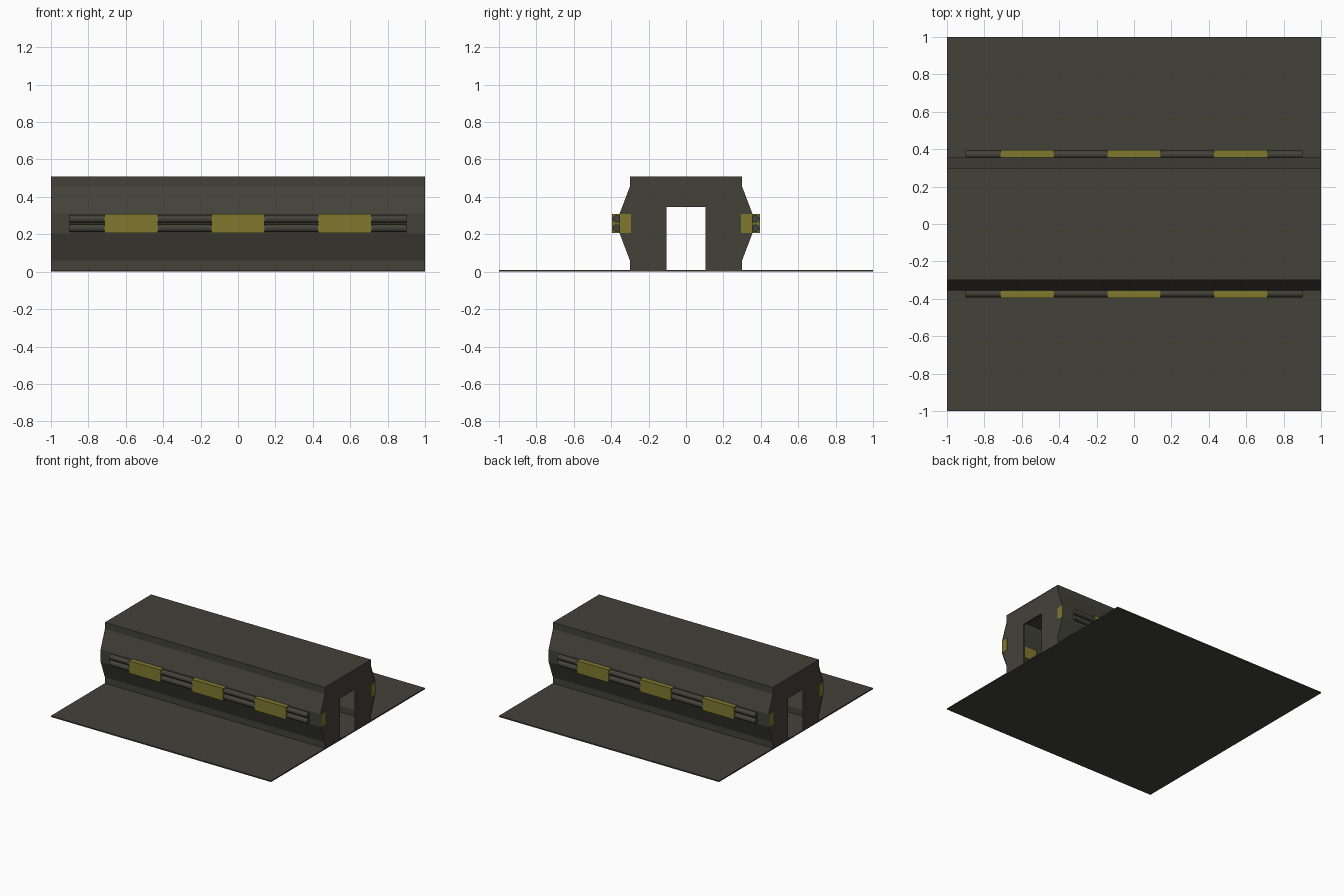
import bpy, bmesh, math
from mathutils import Matrix

if "Cube" in bpy.data.objects:
    bpy.data.objects.remove(bpy.data.objects["Cube"])


def material(name, rgb):
    m = bpy.data.materials.new(name)
    m.diffuse_color = (*rgb, 1)
    m.use_nodes = True
    m.node_tree.nodes["Principled BSDF"].inputs["Base Color"].default_value = m.diffuse_color
    return m


GREY = material("dark grey", (0.055, 0.054, 0.042))
YELLOW = material("dull yellow", (0.22, 0.19, 0.03))


def finish(name, bm, mat):
    bmesh.ops.recalc_face_normals(bm, faces=bm.faces)
    me = bpy.data.meshes.new(name)
    bm.to_mesh(me)
    bm.free()
    ob = bpy.data.objects.new(name, me)
    bpy.context.collection.objects.link(ob)
    me.materials.append(mat)
    return ob


def box(name, x, y, z, mat):
    """Box given as (min, max) on each axis."""
    bm = bmesh.new()
    size = [b - a for a, b in (x, y, z)]
    mid = [(a + b) / 2 for a, b in (x, y, z)]
    bmesh.ops.create_cube(bm, size=1, matrix=Matrix.Translation(mid) @ Matrix.Diagonal((*size, 1)))
    return finish(name, bm, mat)


def prism(name, pts, x0, x1, mat):
    """Extrude a (y, z) outline along x."""
    bm = bmesh.new()
    f = bm.faces.new([bm.verts.new((x0, y, z)) for y, z in pts])
    r = bmesh.ops.extrude_face_region(bm, geom=[f])
    vs = [v for v in r["geom"] if isinstance(v, bmesh.types.BMVert)]
    bmesh.ops.translate(bm, verts=vs, vec=(x1 - x0, 0, 0))
    return finish(name, bm, mat)


# Floor plate
box("floor_plate", (-1, 1), (-1, 1), (0, 0.01), GREY)

# Corridor shell: bulged side walls and flat roof, thin and hollow
half = [(0.30, 0.005), (0.30, 0.06), (0.355, 0.205), (0.355, 0.31), (0.30, 0.455), (0.30, 0.51)]
inner = [(y - 0.008, z) for y, z in half[:-1]] + [(0.292, 0.502)]
shell = half + [(-y, z) for y, z in reversed(half)]
lining = [(-y, z) for y, z in inner] + list(reversed(inner))
prism("corridor_shell", shell + lining, -1, 1, GREY)

# End walls with a doorway each
door = [(-0.105, 0.005), (-0.105, 0.345), (0.105, 0.345), (0.105, 0.005)]
for side, name in ((-1, "left_end_wall"), (1, "right_end_wall")):
    prism(name, shell + door, side * 0.999, side * 0.985, GREY)

# Seven bays per side: yellow blocks alternate between outside and inside
bay = 2 / 7
for s, label in ((-1, "front"), (1, "back")):
    for i in range(7):
        x0 = -1 + i * bay
        outside = i % 2 == 1
        ys = (0.34, 0.396) if outside else (0.294, 0.354)
        ys = tuple(sorted(s * y for y in ys))
        # end blocks stand just proud of the end wall
        xs = (x0 - 0.001 * (i == 0), x0 + bay + 0.001 * (i == 6))
        name = f"{label}_{'outer' if outside else 'inner'}_block_{i + 1}"
        box(name, xs, ys, (0.206, 0.308), YELLOW)

    # Twin pipes running through the outer blocks
    for z, level in ((0.232, "lower"), (0.282, "upper")):
        bm = bmesh.new()
        place = Matrix.Translation((0, s * 0.371, z)) @ Matrix.Rotation(math.pi / 2, 4, "Y")
        bmesh.ops.create_cone(bm, cap_ends=True, segments=16, radius1=0.021, radius2=0.021,
                              depth=1.8, matrix=place)
        ob = finish(f"{label}_{level}_pipe", bm, GREY)
        bpy.context.view_layer.objects.active = ob
        ob.select_set(True)
        bpy.ops.object.shade_smooth_by_angle(angle=math.radians(40))
        ob.select_set(False)
